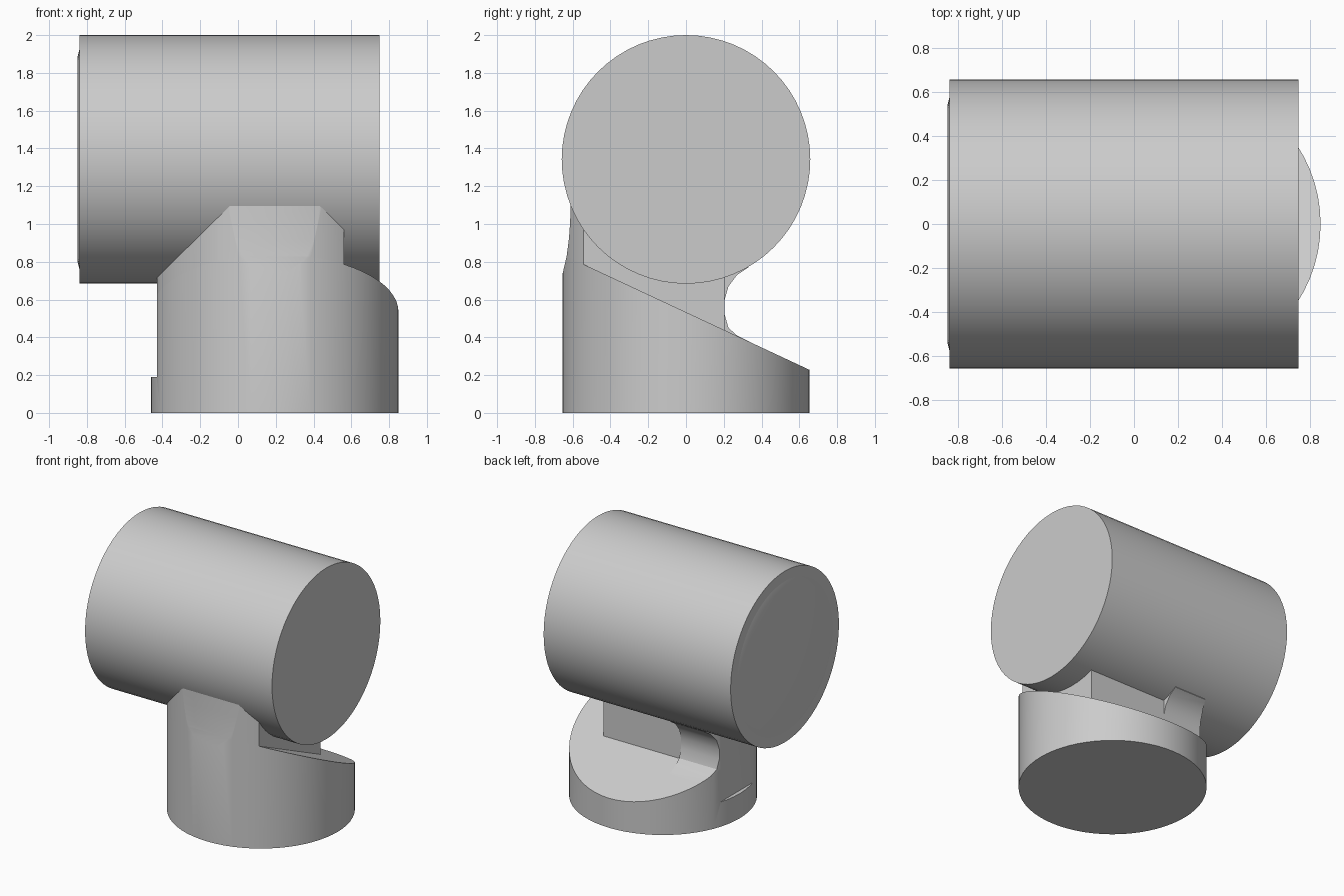
import bpy
import bmesh
import math
from mathutils import Matrix

cube = bpy.data.objects.get("Cube")
if cube:
    bpy.data.objects.remove(cube, do_unlink=True)

grey = bpy.data.materials.new("light_grey")
grey.use_nodes = True
grey.diffuse_color = (0.6, 0.6, 0.6, 1)
grey.node_tree.nodes["Principled BSDF"].inputs["Base Color"].default_value = (0.6, 0.6, 0.6, 1)

BASE_X, RADIUS = 0.195, 0.655
SIDE_X, STEP_X, END_X = -0.43, -0.1, 0.56


def slope(y):
    """Height of the slanted top of the base."""
    return 0.79 - 0.467 * (y + 0.55)


def finish(name, bm):
    bmesh.ops.recalc_face_normals(bm, faces=bm.faces)
    mesh = bpy.data.meshes.new(name)
    bm.to_mesh(mesh)
    bm.free()
    mesh.materials.append(grey)
    obj = bpy.data.objects.new(name, mesh)
    bpy.context.collection.objects.link(obj)
    return obj


def drum(name, r1, r2, length, matrix):
    bm = bmesh.new()
    bmesh.ops.create_cone(bm, cap_ends=True, segments=64, radius1=r1,
                          radius2=r2, depth=length, matrix=matrix)
    return finish(name, bm)


def prism(name, profile, x0, x1):
    """Extrude a (y, z) profile along x."""
    bm = bmesh.new()
    face = bm.faces.new([bm.verts.new((x0, y, z)) for y, z in profile])
    out = bmesh.ops.extrude_face_region(bm, geom=[face])
    verts = [g for g in out["geom"] if isinstance(g, bmesh.types.BMVert)]
    bmesh.ops.translate(bm, verts=verts, vec=(x1 - x0, 0, 0))
    return finish(name, bm)


def cut(obj, cutter, operation):
    cutter.hide_render = True
    mod = obj.modifiers.new("cut", "BOOLEAN")
    mod.operation = operation
    mod.solver = "EXACT"
    mod.object = cutter
    bpy.context.view_layer.objects.active = obj
    bpy.ops.object.modifier_apply(modifier=mod.name)
    bpy.data.objects.remove(cutter, do_unlink=True)


def column(name, height):
    return drum(name, RADIUS, RADIUS, height,
                Matrix.Translation((BASE_X, 0, height / 2)))


# Round base with a slanted top and a tucked front
base = column("base", 1.0)
base_side = [(-0.7, -0.1), (-0.7, 0.73), (-0.655, 0.73), (-0.632, slope(-0.632)),
             (0.7, slope(0.7)), (0.7, -0.1)]
cut(base, prism("base_cutter", base_side, -1, 1), "INTERSECT")

# Flat side above a small ledge
flat = [(-1, 0.19), (1, 0.19), (1, 1.5), (-1, 1.5)]
cut(base, prism("flat_cutter", flat, -1, SIDE_X), "DIFFERENCE")

# Neck: straight back on one part, hollow curved back on the other
front = [(-0.55, 1.15), (-0.61, 1.1), (-0.614, 1.0), (-0.62, 0.92),
         (-0.632, slope(-0.632))]
straight_back = [(0.205, slope(0.205)), (0.205, 0.95)]
hollow_back = [(0.34, slope(0.34)), (0.27, 0.41), (0.225, 0.45), (0.205, 0.52),
               (0.205, 0.6), (0.225, 0.67), (0.27, 0.73), (0.33, 0.77), (0.33, 0.95)]
necks = []
for name, back, x0, x1 in (("neck", straight_back, STEP_X, END_X),
                           ("hollow_neck", hollow_back, SIDE_X, STEP_X)):
    neck = column(name, 1.3)
    cut(neck, prism("neck_cutter", front + back, x0, x1), "INTERSECT")
    necks.append(neck)

# Horizontal barrel with a shallow raised end cap
turn = Matrix.Rotation(math.radians(-90), 4, "Y")
barrel = drum("barrel", 0.658, 0.658, 1.59, Matrix.Translation((-0.045, 0, 1.342)) @ turn)
end_cap = drum("end_cap", 0.62, 0.54, 0.02, Matrix.Translation((-0.84, 0, 1.342)) @ turn)

# Smooth round faces, keep sharp edges
bpy.ops.object.select_all(action="DESELECT")
for obj in [base, barrel, end_cap] + necks:
    obj.select_set(True)
bpy.context.view_layer.objects.active = base
bpy.ops.object.shade_smooth_by_angle(angle=math.radians(25))
